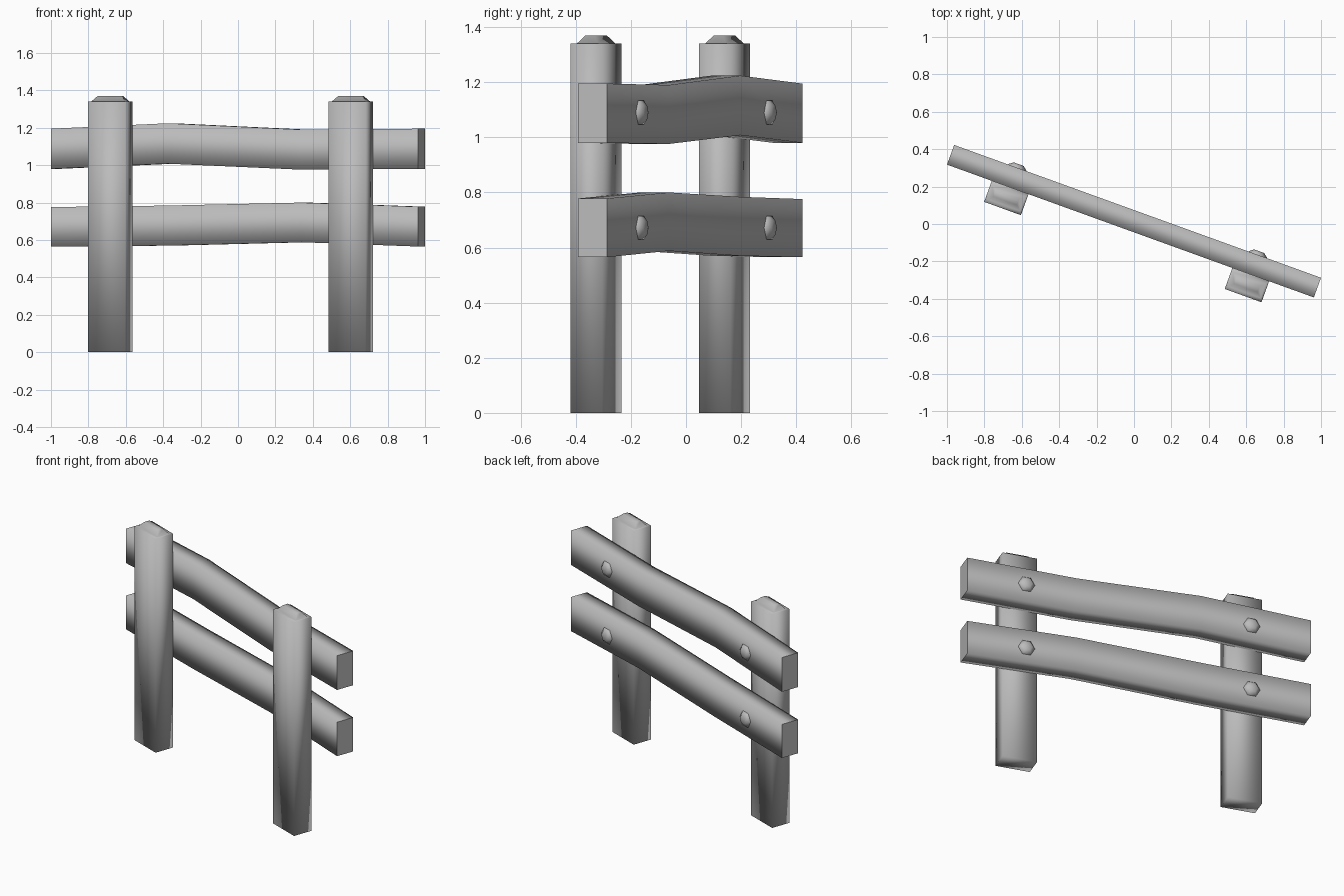
import bpy
import bmesh
import math
from mathutils import Matrix

cube = bpy.data.objects.get("Cube")
if cube:
    bpy.data.objects.remove(cube)

# Single weathered grey colour
grey = bpy.data.materials.new("grey_wood")
grey.use_nodes = True
COLOUR = (0.5, 0.5, 0.5, 1)
grey.diffuse_color = COLOUR
grey.node_tree.nodes["Principled BSDF"].inputs["Base Color"].default_value = COLOUR

# The whole fence runs at an angle across the ground
PLACE = Matrix.Translation((0, 0.015, 0)) @ Matrix.Rotation(math.radians(-19.9), 4, "Z")


def loft(name, rings, sharp_ends=()):
    """Skin a list of point rings, cap both ends and shade smooth."""
    bm = bmesh.new()
    loops = [[bm.verts.new(p) for p in ring] for ring in rings]
    n = len(loops[0])
    for a, b in zip(loops, loops[1:]):
        for i in range(n):
            j = (i + 1) % n
            bm.faces.new((a[i], a[j], b[j], b[i]))
    caps = [bm.faces.new(loops[0]), bm.faces.new(loops[-1])]
    bmesh.ops.recalc_face_normals(bm, faces=bm.faces)
    for f in bm.faces:
        f.smooth = True
    for i in sharp_ends:
        for e in caps[i].edges:
            e.smooth = False
    mesh = bpy.data.meshes.new(name)
    bm.to_mesh(mesh)
    bm.free()
    mesh.materials.append(grey)
    obj = bpy.data.objects.new(name, mesh)
    obj.matrix_world = PLACE
    bpy.context.collection.objects.link(obj)


def box_ring(u, v, z, w, d):
    return [(u + sx * w / 2, v + sy * d / 2, z)
            for sx, sy in ((-1, -1), (1, -1), (1, 1), (-1, 1))]


# Rails: rectangular timbers with a gentle warp
def rail(name, sections):
    t = 0.056
    rings = [[(u, -t, lo), (u, t, lo), (u, t, hi), (u, -t, hi)]
             for u, lo, hi in sections]
    loft(name, rings, sharp_ends=(0, 1))


rail("upper_rail", [(-1.043, 0.98, 1.195), (-0.38, 1.008, 1.224),
                    (0.38, 0.976, 1.19), (1.043, 0.98, 1.195)])
rail("lower_rail", [(-1.043, 0.565, 0.776), (-0.38, 0.57, 0.784),
                    (0.38, 0.588, 0.8), (1.043, 0.565, 0.778)])

# Posts with a hipped cap, and a domed hexagonal bolt at each rail
for side, u in (("right", -0.684), ("left", 0.684)):
    v = -0.115
    loft(side + "_post", [box_ring(u, v, 0, 0.209, 0.121),
                          box_ring(u, v, 1.34, 0.209, 0.121),
                          box_ring(u, v, 1.341, 0.187, 0.08),
                          box_ring(u, v, 1.37, 0.132, 0.034)])
    for level, z in (("upper", 1.09), ("lower", 0.672)):
        rings = [[(u + r * math.cos(k * math.pi / 3), y,
                   z + r * math.sin(k * math.pi / 3)) for k in range(6)]
                 for r, y in ((0.05, 0.05), (0.05, 0.06), (0.028, 0.077))]
        loft(f"{side}_{level}_bolt", rings, sharp_ends=(0,))
